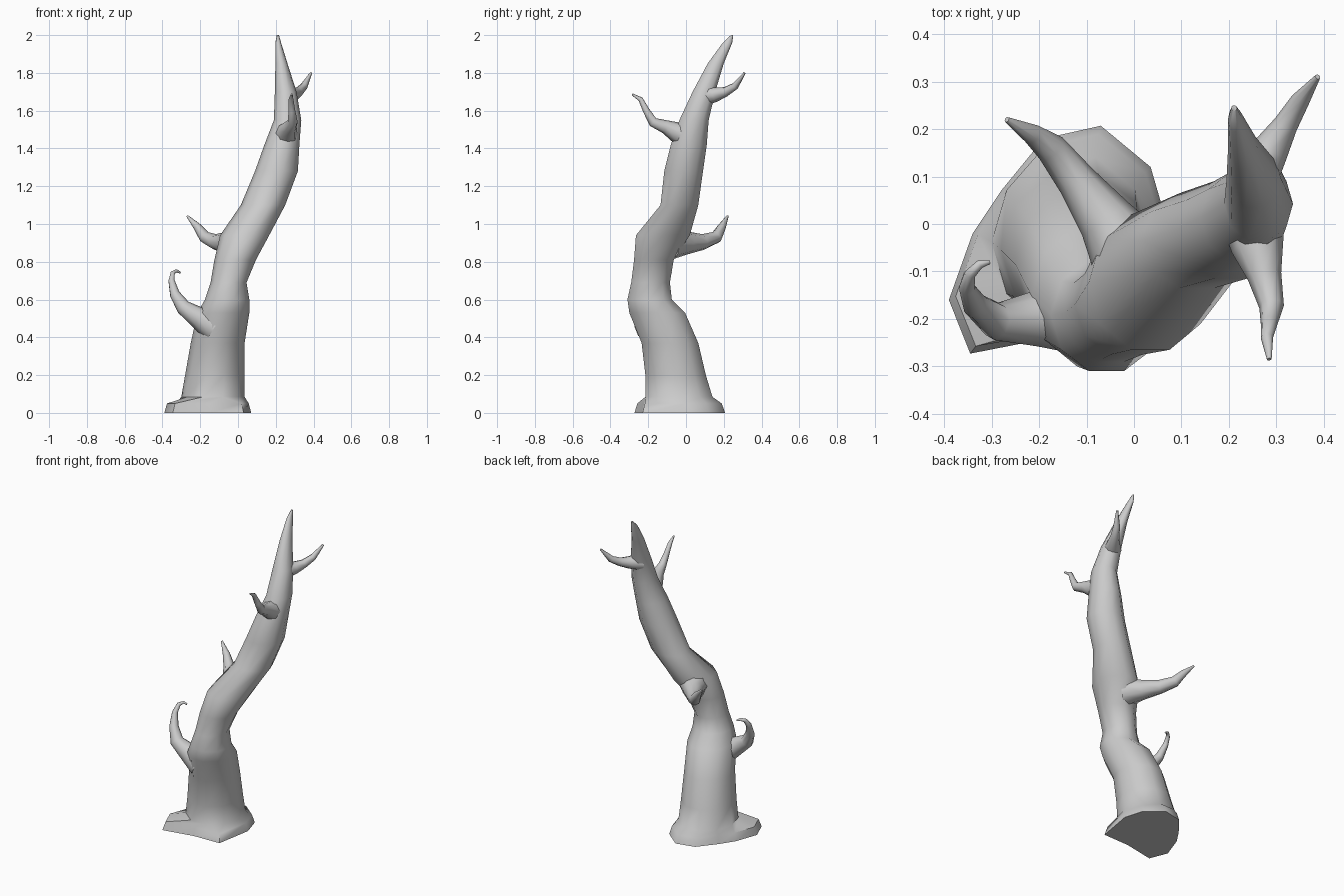
import bpy, bmesh, math
from mathutils import Vector


def loft(name, rings, angle):
    """Skin a list of equal-length point rings into a closed, smooth-shaded tube."""
    bm = bmesh.new()
    loops = [[bm.verts.new(p) for p in ring] for ring in rings]
    n = len(loops[0])
    for a, b in zip(loops, loops[1:]):
        for i in range(n):
            j = (i + 1) % n
            bm.faces.new((a[i], a[j], b[j], b[i]))
    bm.faces.new(loops[0][::-1])
    bm.faces.new(loops[-1])
    bmesh.ops.recalc_face_normals(bm, faces=bm.faces[:])
    me = bpy.data.meshes.new(name)
    bm.to_mesh(me)
    bm.free()
    ob = bpy.data.objects.new(name, me)
    bpy.context.collection.objects.link(ob)
    bpy.ops.object.select_all(action='DESELECT')
    ob.select_set(True)
    bpy.context.view_layer.objects.active = ob
    bpy.ops.object.shade_smooth_by_angle(angle=math.radians(angle))
    return ob


def ellipse(z, x0, x1, y0, y1, n=10):
    cx, cy, rx, ry = (x0 + x1) / 2, (y0 + y1) / 2, (x1 - x0) / 2, (y1 - y0) / 1.902
    return [(cx + rx * math.cos(k * math.tau / n),
             cy + ry * math.sin(k * math.tau / n), z) for k in range(n)]


def branch(name, path, n=8):
    """Tapered tube through (x, y, z, radius) points."""
    pts = [Vector(p[:3]) for p in path]
    rings = []
    side = None
    for i, p in enumerate(pts):
        t = (pts[min(i + 1, len(pts) - 1)] - pts[max(i - 1, 0)]).normalized()
        ref = side if side else Vector((0, 0, 1))
        side = (ref - t * ref.dot(t)).normalized()
        up = t.cross(side)
        rings.append([p + path[i][3] * (side * math.cos(k * math.tau / n)
                      + up * math.sin(k * math.tau / n)) for k in range(n)])
    return loft(name, rings, 60)


# Trunk: irregular root footprint, then leaning elliptical sections
foot = [(0.07, 0.0), (0.035, 0.12), (-0.07, 0.207), (-0.19, 0.18), (-0.28, 0.07),
        (-0.34, -0.02), (-0.39, -0.16), (-0.345, -0.273), (-0.15, -0.235), (0.03, -0.23)]
cx, cy = -0.15, -0.05
rings = [[(x, y, 0) for x, y in foot]]
rings.append([(cx + (x - cx) * 0.94, cy + (y - cy) * 0.93, 0.05) for x, y in foot])
sections = [
    (0.085, -0.30, 0.035, -0.215, 0.14),
    (0.20, -0.28, 0.035, -0.215, 0.105),
    (0.37, -0.25, 0.035, -0.235, 0.065),
    (0.53, -0.215, 0.06, -0.30, -0.005),
    (0.60, -0.175, 0.06, -0.31, -0.075),
    (0.69, -0.145, 0.045, -0.29, -0.085),
    (0.81, -0.125, 0.095, -0.275, -0.065),
    (0.94, -0.095, 0.165, -0.265, 0.02),
    (1.10, 0.015, 0.25, -0.135, 0.065),
    (1.28, 0.09, 0.317, -0.115, 0.09),
    (1.42, 0.14, 0.325, -0.08, 0.11),
    (1.55, 0.19, 0.335, -0.035, 0.12),
    (1.70, 0.195, 0.31, 0.035, 0.155),
    (1.85, 0.198, 0.262, 0.115, 0.20),
    (1.96, 0.198, 0.228, 0.195, 0.245),
    (2.00, 0.205, 0.217, 0.238, 0.25),
]
rings += [ellipse(*s) for s in sections]
loft("trunk", rings, 50)

# Branches
branch("lower_left_branch", [
    (-0.13, -0.19, 0.46, 0.085), (-0.21, -0.20, 0.505, 0.058), (-0.29, -0.205, 0.56, 0.04),
    (-0.335, -0.17, 0.63, 0.027), (-0.352, -0.135, 0.70, 0.017),
    (-0.345, -0.105, 0.742, 0.012), (-0.325, -0.085, 0.752, 0.009), (-0.305, -0.08, 0.742, 0.005)])
branch("back_left_branch", [
    (0.0, -0.08, 0.90, 0.09), (-0.06, 0.01, 0.90, 0.06), (-0.12, 0.09, 0.905, 0.042),
    (-0.175, 0.16, 0.93, 0.033), (-0.215, 0.19, 0.985, 0.022), (-0.268, 0.22, 1.042, 0.006)])
branch("front_upper_branch", [
    (0.25, 0.02, 1.46, 0.07), (0.26, -0.05, 1.485, 0.055), (0.275, -0.11, 1.515, 0.036),
    (0.29, -0.175, 1.54, 0.026), (0.285, -0.21, 1.60, 0.018),
    (0.28, -0.24, 1.66, 0.013), (0.285, -0.285, 1.687, 0.005)])
branch("top_back_branch", [
    (0.25, 0.10, 1.68, 0.055), (0.29, 0.16, 1.685, 0.038), (0.32, 0.21, 1.70, 0.026),
    (0.35, 0.26, 1.73, 0.02), (0.387, 0.31, 1.80, 0.006)])
